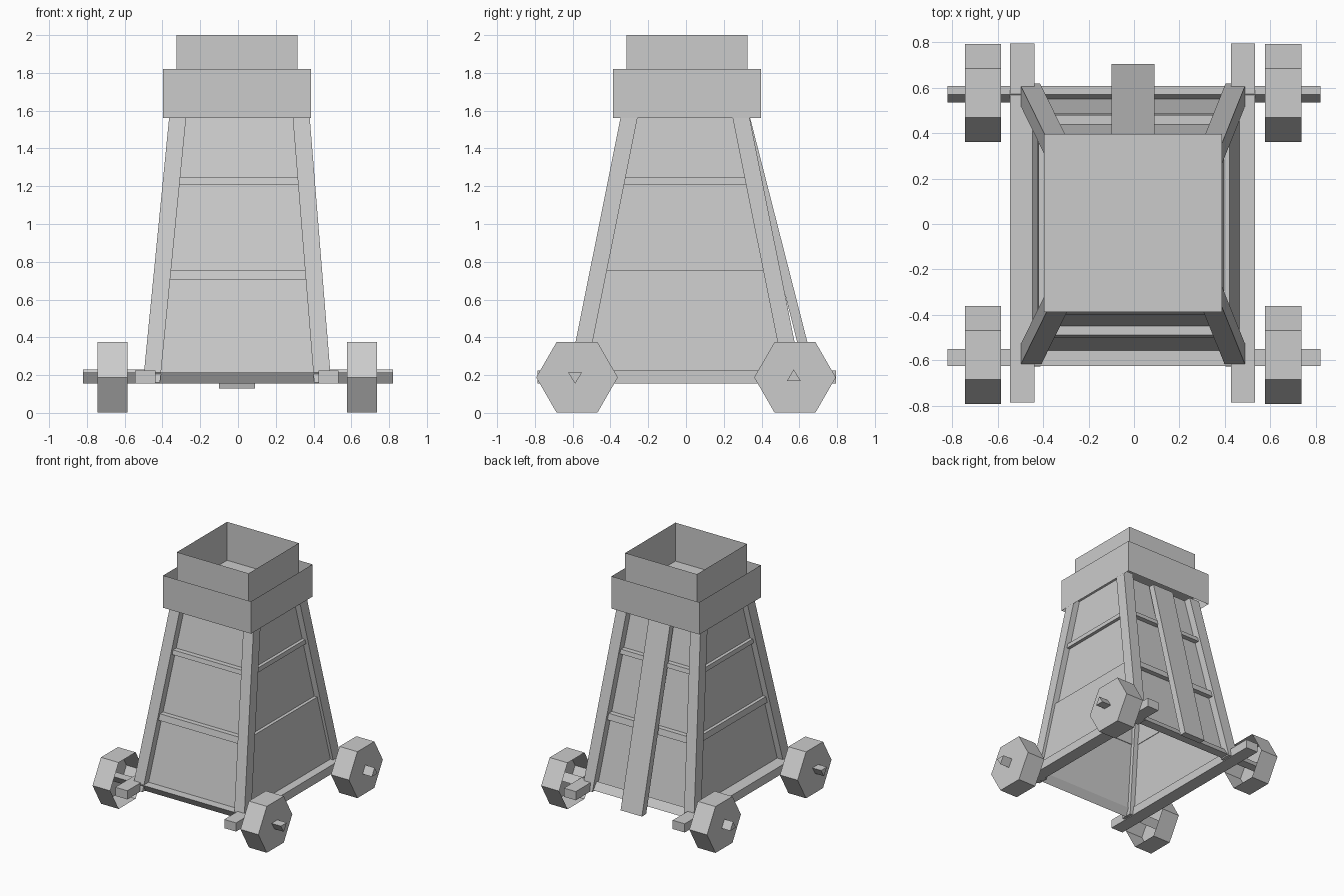
import bpy, bmesh
from math import cos, sin, pi

if "Cube" in bpy.data.objects:
    bpy.data.objects.remove(bpy.data.objects["Cube"])


def make(name, verts, faces):
    me = bpy.data.meshes.new(name)
    me.from_pydata(verts, [], faces)
    bm = bmesh.new()
    bm.from_mesh(me)
    bmesh.ops.recalc_face_normals(bm, faces=bm.faces)
    bm.to_mesh(me)
    bm.free()
    ob = bpy.data.objects.new(name, me)
    bpy.context.collection.objects.link(ob)
    return ob


def loft(name, z0, r0, z1, r1, caps=True):
    """Tapered block between two rectangles (x0, x1, y0, y1)."""
    verts = []
    for z, (x0, x1, y0, y1) in ((z0, r0), (z1, r1)):
        verts += [(x0, y0, z), (x1, y0, z), (x1, y1, z), (x0, y1, z)]
    faces = [(i, (i + 1) % 4, (i + 1) % 4 + 4, i + 4) for i in range(4)]
    if caps:
        faces += [(3, 2, 1, 0), (4, 5, 6, 7)]
    return make(name, verts, faces)


def prism(name, profile, x0, x1, cap0=True, cap1=True):
    """Extrude a (y, z) profile along x."""
    n = len(profile)
    verts = [(x, y, z) for x in (x0, x1) for y, z in profile]
    faces = [(i, (i + 1) % n, (i + 1) % n + n, i + n) for i in range(n)]
    if cap0:
        faces.append(tuple(range(n))[::-1])
    if cap1:
        faces.append(tuple(range(n, 2 * n)))
    return make(name, verts, faces)


def hull(z, dx=0.0, dy=0.0):
    """Outer rectangle of the tapered tower at height z, inset by dx, dy."""
    t = (z - 0.16) / 1.4
    low, high = (-0.503, 0.493, -0.628, 0.618), (-0.365, 0.38, -0.347, 0.337)
    a, b, c, d = [l + (h - l) * t for l, h in zip(low, high)]
    return a + dx, b - dx, c + dy, d - dy


# Hollow tower walls
loft("tower_walls", 0.2, hull(0.2, 0.05, 0.06), 1.6, hull(1.6, 0.05, 0.06), False)

# Corner posts
P = 0.09
for sx in (0, 1):
    for sy in (0, 1):
        def corner(z):
            a, b, c, d = hull(z)
            return ((b - P, b) if sx else (a, a + P)) + ((d - P, d) if sy else (c, c + P))
        loft("corner_post", 0.16, corner(0.16), 1.6, corner(1.6))

# Cross rails on each side; the lower right one is a full lower cladding panel
for side in ("front", "back", "left", "right"):
    for z0, z1 in ((0.705, 0.755), (1.21, 1.245)):
        if side == "right" and z0 < 1:
            z0 = 0.2

        def rail(z):
            a, b, c, d = hull(z, 0.024, 0.02)
            return {"front": (a + 0.04, b - 0.04, c, c + 0.045),
                    "back": (a + 0.04, b - 0.04, d - 0.045, d),
                    "left": (a, a + 0.03, c + 0.04, d - 0.04),
                    "right": (b - 0.03, b, c + 0.04, d - 0.04)}[side]
        loft(side + "_rail", z0, rail(z0), z1, rail(z1))

# Leaning plank at the back
loft("back_plank", 0.13, (-0.1, 0.09, 0.65, 0.705), 1.58, (-0.1, 0.09, 0.285, 0.335))

# Open platform walls and shared floor
low, up = (-0.397, 0.387, -0.387, 0.397), (-0.325, 0.315, -0.315, 0.325)
loft("platform_wall", 1.56, low, 1.82, low, False)
loft("parapet", 1.69, up, 2.0, up, False)
a, b, c, d = low
make("platform_floor", [(a, c, 1.69), (b, c, 1.69), (b, d, 1.69), (a, d, 1.69)], [(0, 1, 2, 3)])

# Base beams
for x0, x1 in ((-0.545, -0.438), (0.427, 0.532)):
    r = (x0, x1, -0.785, 0.795)
    loft("base_beam", 0.155, r, 0.225, r)

# Triangular axles
prism("front_axle", [(-0.625, 0.215), (-0.55, 0.215), (-0.587, 0.155)], -0.82, 0.82)
prism("back_axle", [(0.535, 0.17), (0.607, 0.17), (0.57, 0.23)], -0.82, 0.82)

# Six-sided wheels, open on the inner side
for y in (-0.577, 0.577):
    hexagon = [(y + 0.216 * cos(i * pi / 3), 0.188 + 0.216 * sin(i * pi / 3)) for i in range(6)]
    prism("left_wheel", hexagon, -0.743, -0.585, True, False)
    prism("right_wheel", hexagon, 0.577, 0.737, False, True)
